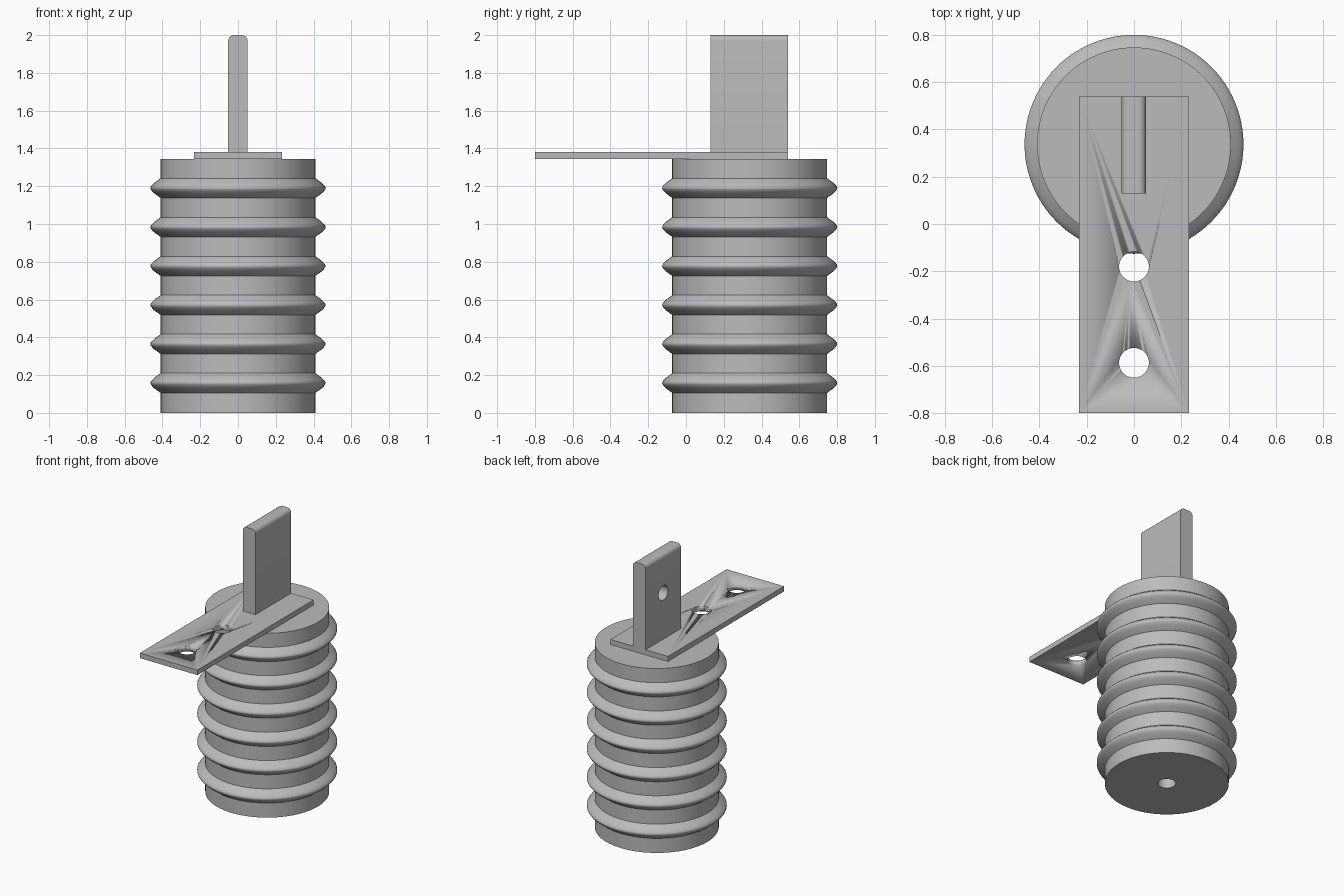
import bpy, bmesh, math

if "Cube" in bpy.data.objects:
    bpy.data.objects.remove(bpy.data.objects["Cube"])

CY = 0.337          # y of the insulator axis

grey = bpy.data.materials.new("grey")
grey.diffuse_color = (0.5, 0.5, 0.5, 1)
grey.use_nodes = True
grey.node_tree.nodes["Principled BSDF"].inputs["Base Color"].default_value = grey.diffuse_color


def finish(name, bm, smooth=True):
    bmesh.ops.recalc_face_normals(bm, faces=bm.faces)
    me = bpy.data.meshes.new(name)
    bm.to_mesh(me)
    bm.free()
    me.materials.append(grey)
    ob = bpy.data.objects.new(name, me)
    bpy.context.collection.objects.link(ob)
    if smooth:
        bpy.ops.object.select_all(action='DESELECT')
        ob.select_set(True)
        bpy.context.view_layer.objects.active = ob
        bpy.ops.object.shade_smooth_by_angle(angle=math.radians(30))
    return ob


def box(name, x0, x1, y0, y1, z0, z1, round_top=0):
    bm = bmesh.new()
    bmesh.ops.create_cube(bm, size=1)
    for v in bm.verts:
        v.co.x = x1 if v.co.x > 0 else x0
        v.co.y = y1 if v.co.y > 0 else y0
        v.co.z = z1 if v.co.z > 0 else z0
    if round_top:
        edges = [e for e in bm.edges
                 if all(abs(v.co.z - z1) < 1e-5 for v in e.verts)
                 and abs(e.verts[0].co.x - e.verts[1].co.x) < 1e-5]
        bmesh.ops.bevel(bm, geom=edges, offset=round_top, segments=6,
                        profile=0.5, affect='EDGES')
    return finish(name, bm)


def drill(ob, loc, radius, depth, rot=(0, 0, 0)):
    bpy.ops.mesh.primitive_cylinder_add(vertices=48, radius=radius,
                                        depth=depth, location=loc, rotation=rot)
    cutter = bpy.context.object
    cutter.name = "hole_cutter"
    cutter.data.materials.append(grey)
    bpy.ops.object.shade_smooth_by_angle(angle=math.radians(30))
    cutter.hide_render = True
    cutter.hide_set(True)
    mod = ob.modifiers.new("hole", 'BOOLEAN')
    mod.object = cutter
    mod.operation = 'DIFFERENCE'
    mod.solver = 'EXACT'


# Ribbed insulator: lathed profile with a blind hole in its foot
R, HEIGHT, HOLE_R, HOLE_D = 0.41, 1.345, 0.06, 0.25
rib = [(0, -0.052), (0.033, -0.028), (0.046, -0.015), (0.052, -0.006),
       (0.053, 0), (0.052, 0.006), (0.046, 0.015), (0.033, 0.028), (0, 0.052)]
profile = [(0, HOLE_D), (HOLE_R, HOLE_D), (HOLE_R, 0), (R, 0)]
for i in range(6):
    profile += [(R + dr, 0.158 + 0.2064 * i + dz) for dr, dz in rib]
profile += [(R, HEIGHT), (0, HEIGHT)]

bm = bmesh.new()
verts = [bm.verts.new((r, CY, z)) for r, z in profile]
edges = [bm.edges.new(p) for p in zip(verts, verts[1:])]
bmesh.ops.spin(bm, geom=verts + edges, cent=(0, CY, 0), axis=(0, 0, 1),
               angle=math.tau, steps=96, use_merge=True)
bmesh.ops.remove_doubles(bm, verts=bm.verts, dist=1e-5)
finish("ribbed_insulator", bm)

# Flat terminal strip with two bolt holes
strip = box("terminal_strip", -0.232, 0.232, -0.8, 0.54, 1.345, 1.382)
for y in (-0.18, -0.587):
    drill(strip, (0, y, 1.36), 0.063, 0.2)

# Upright blade with rounded top and a hole in its left side
blade = box("contact_blade", -0.052, 0.05, 0.13, 0.54, 1.382, 2.0, 0.03)
drill(blade, (-0.06, CY, 1.72), 0.053, 0.2, (0, math.pi / 2, 0))
